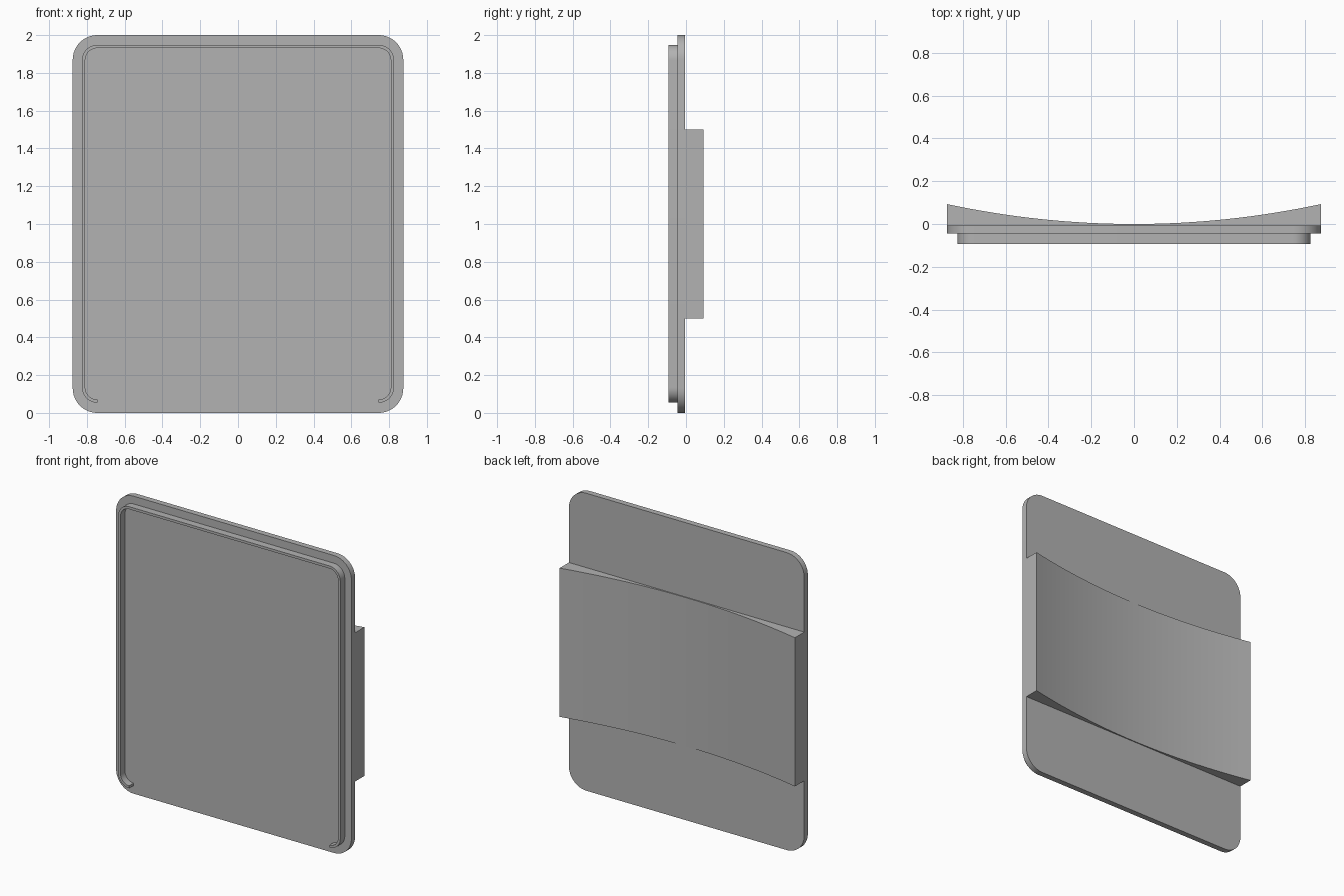
import bpy, bmesh
from math import sin, cos, pi, radians

if "Cube" in bpy.data.objects:
    bpy.data.objects.remove(bpy.data.objects["Cube"], do_unlink=True)

grey = bpy.data.materials.new("matte_grey")
grey.use_nodes = True
colour = (0.45, 0.45, 0.45, 1)
grey.diffuse_color = colour
grey.node_tree.nodes["Principled BSDF"].inputs["Base Color"].default_value = colour


def arc(cx, cz, r, start, end, steps=12):
    """Points on a circular arc, angles in degrees."""
    angles = [radians(start + (end - start) * i / steps) for i in range(steps + 1)]
    return [(cx + r * cos(a), cz + r * sin(a)) for a in angles]


def extrude(name, outline, direction):
    """Solid made by sweeping a closed 3D outline along a vector."""
    bm = bmesh.new()
    face = bm.faces.new([bm.verts.new(p) for p in outline])
    swept = bmesh.ops.extrude_face_region(bm, geom=[face], use_keep_orig=True)
    moved = [v for v in swept["geom"] if isinstance(v, bmesh.types.BMVert)]
    bmesh.ops.translate(bm, verts=moved, vec=direction)
    bmesh.ops.recalc_face_normals(bm, faces=bm.faces)
    mesh = bpy.data.meshes.new(name)
    bm.to_mesh(mesh)
    bm.free()
    mesh.materials.append(grey)
    obj = bpy.data.objects.new(name, mesh)
    bpy.context.collection.objects.link(obj)
    bpy.ops.object.select_all(action="DESELECT")
    obj.select_set(True)
    bpy.context.view_layer.objects.active = obj
    bpy.ops.object.shade_smooth_by_angle(angle=radians(30))
    return obj


HALF_W, FRONT, MID, BACK = 0.875, -0.093, -0.045, -0.006

# Rounded back plate
r = 0.13
x, top = HALF_W - r, 2 - r
plate = (arc(x, r, r, -90, 0) + arc(x, top, r, 0, 90)
         + arc(-x, top, r, 90, 180) + arc(-x, r, r, 180, 270))
extrude("back_plate", [(px, MID, pz) for px, pz in plate], (0, BACK - MID, 0))

# Thin raised rim, open along the bottom with short hooked ends
cx, low, high = 0.745, 0.135, 1.867


def rim_path(radius):
    return (arc(cx, low, radius, -90, 0) + arc(cx, high, radius, 0, 90)
            + arc(-cx, high, radius, 90, 180) + arc(-cx, low, radius, 180, 270))


rim = rim_path(0.081) + rim_path(0.064)[::-1]
extrude("front_rim", [(px, FRONT, pz) for px, pz in rim], (0, MID - FRONT, 0))

# Concave saddle block across the back
n = 32
curve = [HALF_W * (1 - 2 * i / n) for i in range(n + 1)]
saddle = [(-HALF_W, BACK), (HALF_W, BACK)]
saddle += [(px, 0.093 * (px / HALF_W) ** 2) for px in curve]
extrude("back_saddle", [(px, py, 0.5) for px, py in saddle], (0, 0, 1))
